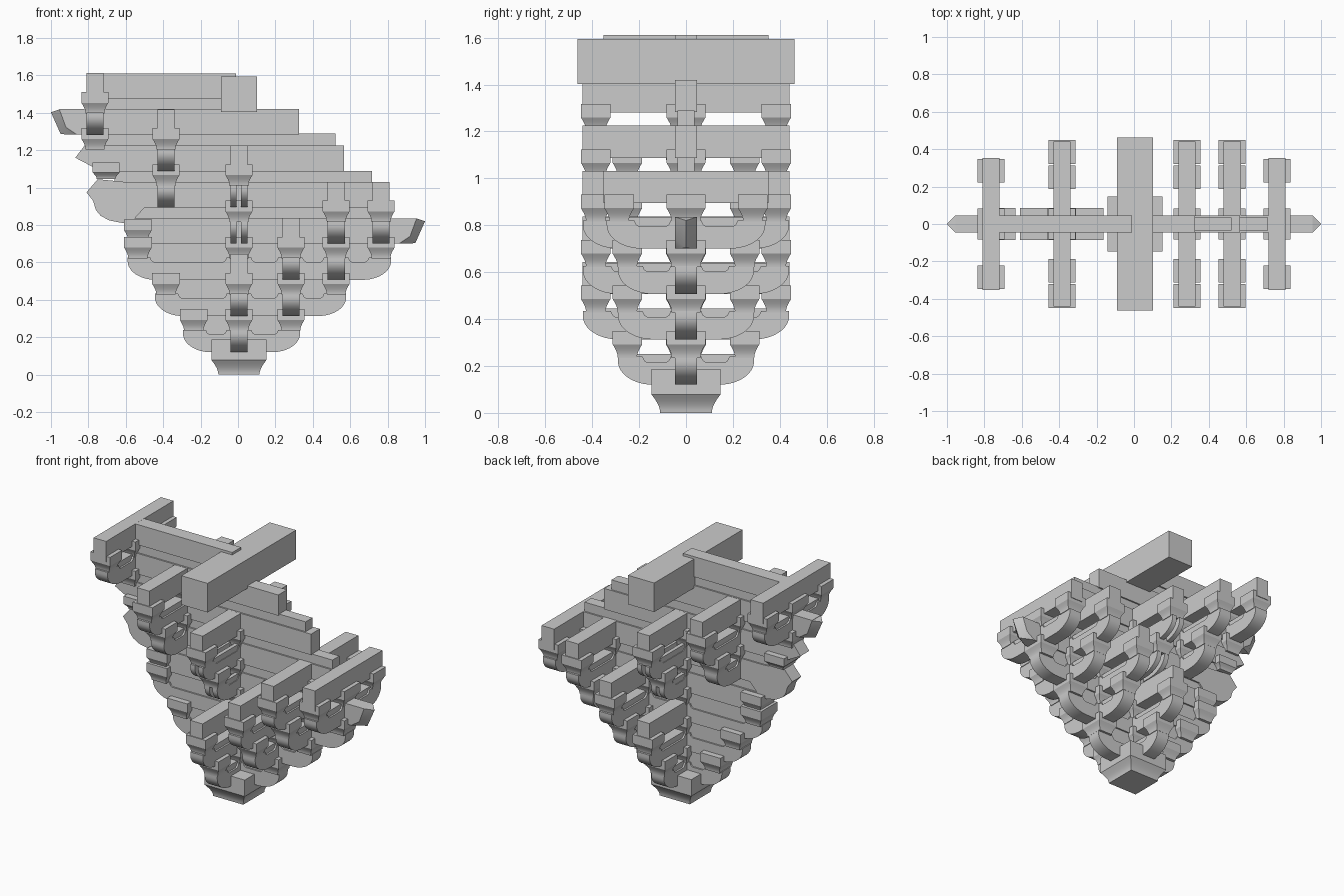
import bpy, bmesh
from math import sin, cos, pi

old = bpy.data.objects.get("Cube")
if old:
    bpy.data.objects.remove(old, do_unlink=True)

grey = bpy.data.materials.new("plain_grey")
grey.use_nodes = True
grey.diffuse_color = (0.6, 0.6, 0.6, 1)
grey.node_tree.nodes["Principled BSDF"].inputs["Base Color"].default_value = (0.6, 0.6, 0.6, 1)

T = 0.046      # half thickness of arms
CORE = 0.036   # half thickness of filler boards
ARM_H = 0.12   # arm height under a block
BEAM_H = 0.137
MID = 0.005    # centre column
made = []


def level(n):
    return 0.12 + 0.1935 * (n - 1)


def finish(name, bm):
    bmesh.ops.recalc_face_normals(bm, faces=bm.faces)
    mesh = bpy.data.meshes.new(name)
    bm.to_mesh(mesh)
    bm.free()
    mesh.materials.append(grey)
    ob = bpy.data.objects.new(name, mesh)
    bpy.context.collection.objects.link(ob)
    made.append(ob)


def prism(name, profile, axis, centre=0, half=T):
    """Extrude an (along, z) profile across the given axis."""
    bm = bmesh.new()

    def place(a, z, c):
        return (a, c, z) if axis == "x" else (c, a, z)
    sides = [[bm.verts.new(place(a, z, centre + s * half)) for a, z in profile] for s in (-1, 1)]
    bm.faces.new(sides[0])
    bm.faces.new(sides[1][::-1])
    for i in range(len(profile)):
        j = (i + 1) % len(profile)
        bm.faces.new((sides[0][i], sides[0][j], sides[1][j], sides[1][i]))
    finish(name, bm)


def beam(name, lo, hi, z0, z1, axis, centre=0, half=T):
    prism(name, [(lo, z0), (hi, z0), (hi, z1), (lo, z1)], axis, centre, half)


def block(name, x, y, z0, z1, hx, hy, flare=0.5, inset=0.022):
    """Square bearing block with a hollow-curved lower part."""
    bm = bmesh.new()
    rings = [(z0 + (z1 - z0) * flare * t / 6, inset * cos(t / 6 * pi / 2)) for t in range(7)]
    loops = []
    for z, d in rings + [(z1, 0)]:
        loops.append([bm.verts.new((x + sx * (hx - d), y + sy * (hy - d), z))
                      for sx, sy in ((-1, -1), (1, -1), (1, 1), (-1, 1))])
    for a, b in zip(loops, loops[1:]):
        for i in range(4):
            j = (i + 1) % 4
            bm.faces.new((a[i], a[j], b[j], b[i]))
    bm.faces.new(loops[0])
    bm.faces.new(loops[-1])
    finish(name, bm)


def bearing(name, x, y, n, hx=0.072, hy=0.083):
    block(name, x, y, level(n) + 0.115, level(n) + 0.23, hx, hy)


def arm(name, lo, hi, z, seats, axis, centre=0, half=T):
    """Bracket arm with rounded lower ends and scooped top between the seats."""
    rx, rz, steps = 0.15, 0.1, 12
    curve = [(rx * (1 - cos(t / steps * pi / 2)), rz * (1 - sin(t / steps * pi / 2)))
             for t in range(steps + 1)]
    pts = [(lo + a, z + b) for a, b in curve] + [(hi - a, z + b) for a, b in curve[::-1]]
    top, low = z + ARM_H, z + 0.095
    pts.append((hi, top))
    for r, l in zip(seats[::-1], seats[-2::-1]):
        a, b = r - 0.065, l + 0.065
        pts += [(a, top), (a - 0.008, low + 0.008), (a - 0.02, low),
                (b + 0.02, low), (b + 0.008, low + 0.008), (b, top)]
    pts.append((lo, top))
    prism(name, pts, axis, centre, half)
    beam(name + "_core", seats[0], seats[-1], z + 0.08, z + 0.132, axis, centre, half * 0.75)


# base block
block("base_block", MID, 0, 0, 0.187, 0.147, 0.147, 0.42, 0.037)

# lengthwise curved arms, each with filler board above
x_arms = [(1, -0.294, 0.332, [-0.237, MID, 0.28]),
          (2, -0.444, 0.578, [-0.385, MID, 0.28, 0.525]),
          (3, -0.59, 0.818, [-0.535, MID, 0.28, 0.525, 0.765])]
for n, lo, hi, seats in x_arms:
    arm(f"long_arm_{n}", lo, hi, level(n), seats, "x")
    beam(f"long_arm_filler_{n}", seats[0], seats[-1], level(n) + 0.08, level(n + 1) + 0.01, "x", 0, CORE)
    bearing(f"back_block_{n}", seats[0], 0, n, 0.074, 0.086)


# pointed beam ends
def beak(name, side, dz):
    bm = bmesh.new()
    for s in (-T, T):
        for x, z in ((0.955, 0.835), (0.92, 0.74), (0.86, 0.70)):
            bm.verts.new((side * x, s, z + dz))
    for x, z in ((1.0, 0.82), (0.948, 0.703)):
        bm.verts.new((side * x, 0, z + dz))
    bmesh.ops.convex_hull(bm, input=bm.verts)
    bmesh.ops.dissolve_limit(bm, angle_limit=0.01, verts=bm.verts, edges=bm.edges)
    finish(name, bm)


beak("lower_beak", 1, 0)
beak("upper_beak", -1, 0.583)

# lengthwise straight beams
prism("beam_4", [(-0.56, 0.70), (0.86, 0.70), (0.92, 0.74), (0.955, 0.835), (-0.56, 0.835)], "x")
beam("filler_4", -0.56, 0.765, 0.83, 0.90, "x", 0, CORE)
prism("beam_5", [(-0.58, 0.805), (-0.64, 0.815), (-0.69, 0.825), (-0.735, 0.85), (-0.76, 0.88),
                 (-0.775, 0.93), (-0.81, 0.975), (-0.75, 1.045), (-0.6, 1.03), (0.765, 1.03),
                 (0.765, 0.893), (-0.5, 0.893)], "x")
beam("filler_5", -0.66, 0.717, 1.02, 1.09, "x", 0, CORE)
prism("beam_6", [(-0.82, 1.225), (-0.87, 1.16), (-0.775, 1.11), (-0.72, 1.087), (0.567, 1.087),
                 (0.567, 1.225)], "x")
beam("filler_6", -0.765, 0.52, 1.22, 1.29, "x", 0, CORE)
prism("beam_7", [(0.327, 1.283), (0.327, 1.42), (-0.955, 1.42), (-0.92, 1.323), (-0.86, 1.283)], "x")
beam("filler_7", -0.765, -0.01, 1.41, 1.485, "x", 0, CORE)
beam("top_beam", -0.765, -0.01, 1.477, 1.611, "x")
block("back_block_4", -0.535, 0, 0.715, 0.83, 0.074, 0.086)
block("back_block_5", -0.705, 0, 1.045, 1.133, 0.072, 0.086, 0.4)
bearing("back_block_6", -0.765, 0, 6)

# crosswise stacks: half length and block offset of each arm kind
KIND = {"short": (0.29, 0.25), "long": (0.44, 0.385), "end": (0.338, 0.285)}
stacks = [(0.283, {2: "short", 3: "long"}, 4, 0.442),
          (0.525, {3: "short", 4: "long"}, 5, 0.442),
          (0.765, {4: "end"}, 5, 0.352),
          (MID, {1: "short", 2: "long"}, 3, 0.442),
          (MID, {4: "short", 5: "long"}, 6, 0.442),
          (-0.385, {5: "short", 6: "long"}, 7, 0.442),
          (-0.765, {7: "end"}, 8, 0.352)]
for i, (x, arms, top, reach) in enumerate(stacks):
    for n, kind in arms.items():
        half, seat = KIND[kind]
        # upper centre arms are paired thin plates
        plates = [(x - 0.029, 0.017), (x + 0.029, 0.017)] if x == MID and n > 3 else [(x, T)]
        for cx, thick in plates:
            arm(f"cross_arm_{i}_{n}", -half, half, level(n), [-seat, 0, seat], "y", cx, thick)
        for y, hy in ((-seat, 0.063), (0, 0.083), (seat, 0.063)):
            bearing(f"cross_block_{i}_{n}", x, y, n, 0.072, hy)
    beam(f"cross_beam_{i}", -reach, reach, level(top), level(top) + BEAM_H, "y", x)
for x in (0.283, 0.525, 0.765):
    bearing("front_centre_block", x, 0, {0.283: 1, 0.525: 2, 0.765: 3}[x])
bearing("centre_block", MID, 0, 3)

# large roof beam
beam("roof_beam", -0.462, 0.462, 1.403, 1.595, "y", MID, 0.096)

for ob in made:
    ob.select_set(True)
bpy.context.view_layer.objects.active = made[0]
bpy.ops.object.shade_smooth_by_angle(angle=pi / 6)
